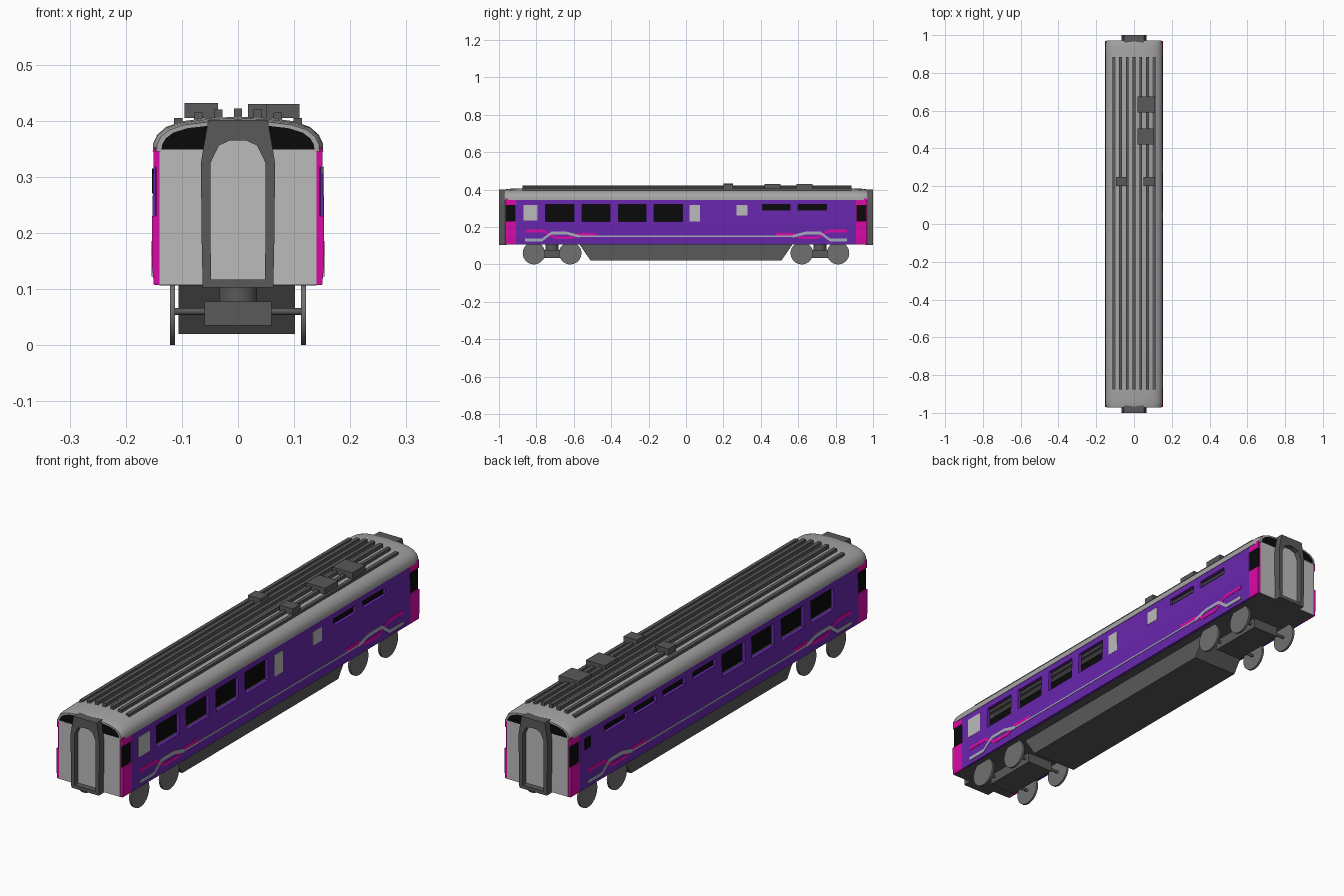
import bpy, bmesh, math
from mathutils import Matrix

if "Cube" in bpy.data.objects:
    bpy.data.objects.remove(bpy.data.objects["Cube"])


def material(name, col):
    m = bpy.data.materials.new(name)
    m.diffuse_color = (*col, 1)
    m.use_nodes = True
    m.node_tree.nodes["Principled BSDF"].inputs["Base Color"].default_value = m.diffuse_color
    return m


PURPLE = material("purple paint", (0.14, 0.02, 0.42))
MAGENTA = material("magenta paint", (0.7, 0.003, 0.38))
BLACK = material("black", (0.003, 0.003, 0.003))
DARK = material("dark grey", (0.1, 0.1, 0.1))
LIGHT = material("light grey", (0.5, 0.5, 0.5))
ROOF = material("roof grey", (0.38, 0.37, 0.37))
SILVER = material("silver stripe", (0.38, 0.42, 0.5))
METAL = material("wheel grey", (0.16, 0.16, 0.16))


def finish(name, bm, mat, smooth=False):
    bmesh.ops.recalc_face_normals(bm, faces=bm.faces)
    me = bpy.data.meshes.new(name)
    bm.to_mesh(me)
    bm.free()
    if mat:
        me.materials.append(mat)
    if smooth:
        me.shade_smooth()
        me.set_sharp_from_angle(angle=math.radians(35))
    ob = bpy.data.objects.new(name, me)
    bpy.context.collection.objects.link(ob)
    return ob


def loft(bm, rings, cap=True):
    vs = [[bm.verts.new(p) for p in r] for r in rings]
    n = len(vs[0])
    for a, b in zip(vs, vs[1:]):
        for i in range(n):
            bm.faces.new((a[i], a[(i + 1) % n], b[(i + 1) % n], b[i]))
    if cap:
        bm.faces.new(vs[0])
        bm.faces.new(vs[-1])


def prism(name, pts, axis, lo, hi, mat, smooth=False):
    """Extrude a profile: axis 'y' takes (x, z) points, axis 'x' takes (y, z)."""
    bm = bmesh.new()
    place = (lambda t, p: (p[0], t, p[1])) if axis == 'y' else (lambda t, p: (t, p[0], p[1]))
    loft(bm, [[place(t, p) for p in pts] for t in (lo, hi)])
    return finish(name, bm, mat, smooth)


def boxes(name, dims, mat):
    bm = bmesh.new()
    for x0, x1, y0, y1, z0, z1 in dims:
        loft(bm, [[(x0, y0, z), (x1, y0, z), (x1, y1, z), (x0, y1, z)] for z in (z0, z1)])
    return finish(name, bm, mat)


def cylinder(name, r, depth, loc, axis, mat, seg=32):
    bm = bmesh.new()
    rot = Matrix.Rotation(math.pi / 2, 4, 'Y') if axis == 'x' else Matrix()
    bmesh.ops.create_cone(bm, cap_ends=True, segments=seg, radius1=r, radius2=r,
                          depth=depth, matrix=Matrix.Translation(loc) @ rot)
    return finish(name, bm, mat, True)


def ribbon(name, path, w, x0, x1, mat):
    up = [(y, z + w / 2) for y, z in path]
    down = [(y, z - w / 2) for y, z in reversed(path)]
    return prism(name, up + down, 'x', x0, x1, mat)


# Side walls with window openings
WALL = [(0.138, 0.107), (0.150, 0.107), (0.153, 0.14), (0.153, 0.22), (0.150, 0.352), (0.138, 0.352)]
BIG = [(-0.75, -0.60), (-0.555, -0.407), (-0.36, -0.214), (-0.17, -0.02)]
SLIM = [(0.41, 0.556), (0.60, 0.75)]
SLIM_LEFT = [(0.02, 0.17), (0.22, 0.365)] + SLIM
for s, side, slim in ((1, "right", SLIM), (-1, "left", SLIM_LEFT)):
    wall = prism(side + "_wall", [(s * x, z) for x, z in WALL], 'y', -0.91, 0.91, PURPLE)
    xa, xb = sorted((s * 0.12, s * 0.17))
    cut = boxes(side + "_window_cutter",
                [(xa, xb, a, b, 0.23, 0.32) for a, b in BIG] +
                [(xa, xb, a, b, 0.29, 0.32) for a, b in slim], None)
    cut.hide_render = True
    cut.hide_viewport = True
    mod = wall.modifiers.new("windows", 'BOOLEAN')
    mod.operation = 'DIFFERENCE'
    mod.solver = 'EXACT'
    mod.object = cut

    # Magenta end posts with recessed black panes
    for e, end in ((-1, "front"), (1, "back")):
        ys = sorted((e * 0.91, e * 0.968))
        low = WALL[:4] + [(0.153, 0.23), (0.138, 0.23)]
        high = [(0.138, 0.318), (0.151, 0.318), (0.150, 0.352), (0.138, 0.352)]
        for part, prof in (("lower", low), ("upper", high)):
            prism(f"{side}_{end}_{part}_post", [(s * x, z) for x, z in prof], 'y', *ys, MAGENTA)
        xs = sorted((s * 0.132, s * 0.145))
        boxes(f"{side}_{end}_post_core", [(*xs, *ys, 0.225, 0.325)], MAGENTA)
        xs = sorted((s * 0.144, s * 0.147))
        boxes(f"{side}_{end}_post_pane", [(*xs, ys[0] + 0.002, ys[1] - 0.002, 0.23, 0.318)], BLACK)

    # Stripes along the lower side
    x0, x1 = sorted((s * 0.145, s * 0.1545))
    ribbon(side + "_thin_stripe", [(-0.58, 0.15), (0.58, 0.15)], 0.007, x0, x1, SILVER)
    for e in (-1, 1):
        grey = [(e * y, z) for y, z in ((0.86, 0.13), (0.77, 0.13), (0.72, 0.168), (0.64, 0.168), (0.57, 0.15))]
        pink = [(e * y, z) for y, z in ((0.86, 0.178), (0.76, 0.178), (0.70, 0.142), (0.62, 0.142), (0.57, 0.16), (0.48, 0.16))]
        ribbon(side + "_silver_stripe", grey, 0.015, x0, x1, SILVER)
        x2, x3 = sorted((s * 0.145, s * 0.1542))
        ribbon(side + "_magenta_stripe", pink, 0.015, x2, x3, MAGENTA)

# Grey panels on the right, small pane on the left
boxes("grey_side_panels", [(0.145, 0.1535, -0.87, -0.795, 0.235, 0.318),
                           (0.145, 0.1535, 0.02, 0.075, 0.23, 0.318),
                           (0.145, 0.1535, 0.27, 0.33, 0.262, 0.318)], LIGHT)
boxes("small_left_pane", [(-0.1535, -0.145, 0.84, 0.88, 0.27, 0.315)], BLACK)

# Floor and dark centre partition seen through the windows
boxes("floor", [(-0.14, 0.14, -0.966, 0.966, 0.106, 0.125)], DARK)
boxes("centre_partition", [(-0.003, 0.003, -0.95, 0.95, 0.125, 0.392)], BLACK)

# Roof shell, tapering at both ends
HALF = [(0.152, 0.345), (0.151, 0.360), (0.144, 0.375), (0.128, 0.389), (0.1, 0.399), (0.055, 0.405)]
ARCH = HALF + [(0, 0.407)] + [(-x, z) for x, z in reversed(HALF)]


def arch(sx, sz):
    return [(x * sx, 0.345 + (z - 0.345) * sz) for x, z in ARCH]


rings = []
for y, sx, sz in ((-0.972, 0.955, 0.88), (-0.962, 0.98, 0.92), (-0.94, 1, 0.96), (-0.88, 1, 1),
                  (0.88, 1, 1), (0.94, 1, 0.96), (0.962, 0.98, 0.92), (0.972, 0.955, 0.88)):
    prof = arch(sx, sz) + arch(sx * 0.94, sz * 0.88)[::-1]
    rings.append([(x, y, z) for x, z in prof])
bm = bmesh.new()
loft(bm, rings)
finish("roof", bm, ROOF, True)

# Roof ribs and equipment boxes
for i in range(7):
    x = (i - 3) * 0.0355
    top = 0.422 - 1.5 * x * x
    boxes("roof_rib", [(x - 0.0075, x + 0.0075, -0.875, 0.885, top - 0.03, top)], DARK)
boxes("roof_equipment", [(0.018, 0.11, 0.59, 0.675, 0.405, 0.43), (0.018, 0.105, 0.42, 0.505, 0.405, 0.43),
                         (-0.095, -0.036, 0.2, 0.25, 0.405, 0.432), (0.05, 0.11, 0.2, 0.25, 0.405, 0.43)], DARK)

# Ends: grey wall, black upper panel, gangway frame and door
OUTER = [(0.063, 0.103), (0.065, 0.2), (0.066, 0.325), (0.062, 0.35), (0.053, 0.401)]
INNER = [(0.048, 0.117), (0.049, 0.2), (0.049, 0.325), (0.034, 0.356), (0.014, 0.365)]


def mirrored(half):
    return half + [(-x, z) for x, z in reversed(half)]


for e, end in ((-1, "front"), (1, "back")):
    ys = sorted((e * 0.95, e * 0.97))
    boxes(end + "_end_wall", [(-0.14, 0.14, *ys, 0.107, 0.349)], LIGHT)
    prism(end + "_upper_panel", arch(0.91, 0.83), 'y', *ys, BLACK)
    o, n = mirrored(OUTER), mirrored(INNER)
    bm = bmesh.new()
    ya, yb = e * 0.96, e * 1.0
    # ring section swept round: outer back, outer front, inner front, inner back
    loft(bm, [[(x, ya, z) for x, z in o], [(x, yb, z) for x, z in o],
              [(x, yb, z) for x, z in n], [(x, ya, z) for x, z in n]], cap=False)
    finish(end + "_gangway", bm, DARK)
    prism(end + "_gangway_door", n, 'y', *sorted((e * 0.96, e * 0.976)), LIGHT)

# Underfloor equipment skirt
prism("underframe", [(-0.57, 0.108), (-0.51, 0.02), (0.51, 0.02), (0.57, 0.108)], 'x', -0.106, 0.102, DARK)

# Bogies: frame, pivot, axles and wheels
for c in (-0.716, 0.716):
    boxes("bogie_frame", [(-0.06, 0.06, c - 0.12, c + 0.12, 0.035, 0.078)], DARK)
    cylinder("bogie_pivot", 0.034, 0.04, (0, c, 0.094), 'z', DARK)
    for d in (-0.097, 0.097):
        cylinder("axle", 0.006, 0.226, (0, c + d, 0.06), 'x', DARK, 12)
        for s in (-1, 1):
            cylinder("wheel", 0.06, 0.009, (s * 0.117, c + d, 0.06), 'x', METAL)
